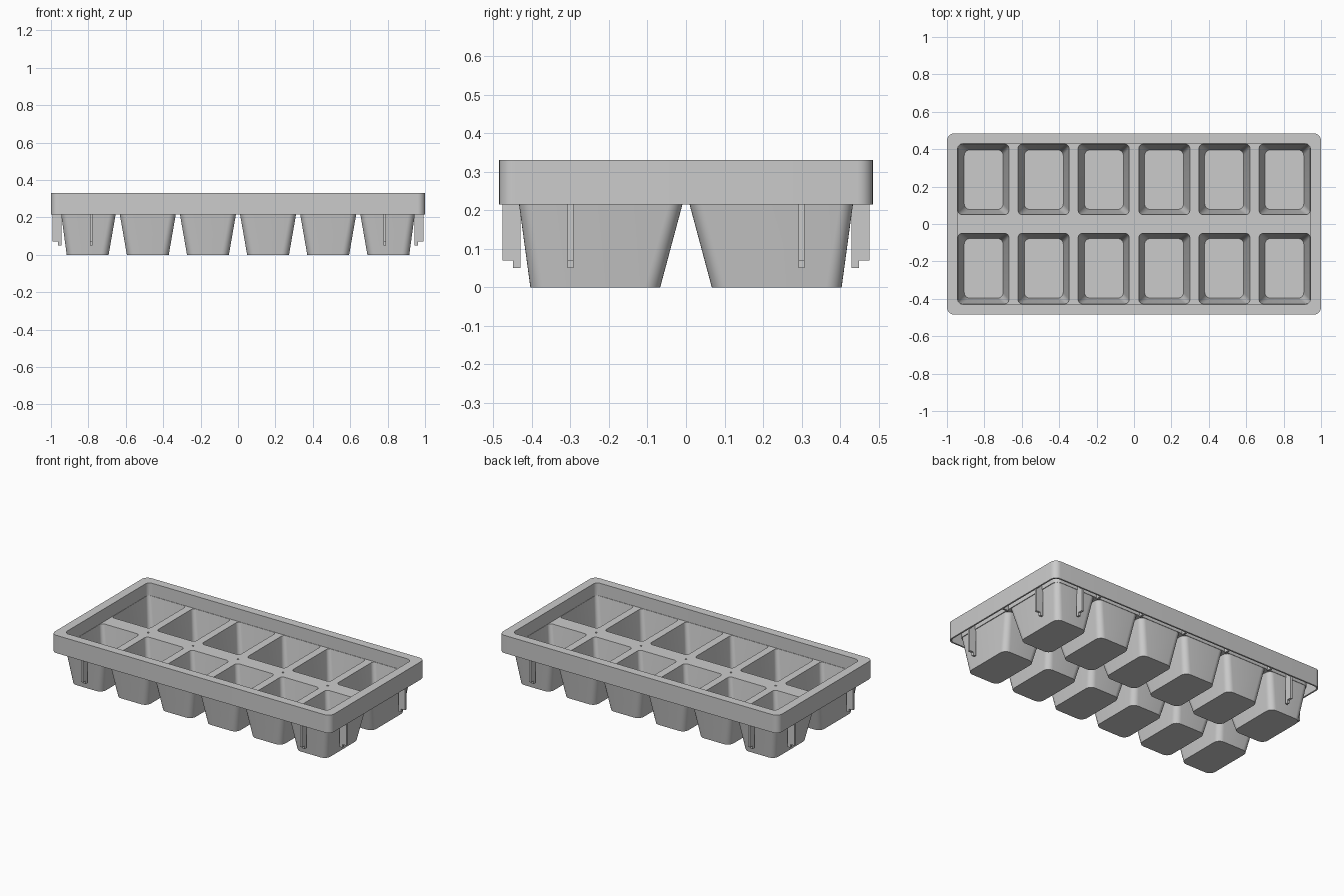
import bpy, bmesh, math

if "Cube" in bpy.data.objects:
    bpy.data.objects.remove(bpy.data.objects["Cube"])


def ring(bm, x0, x1, y0, y1, r, z, seg=7):
    pts = []
    for cx, cy, a in ((x1 - r, y1 - r, 0), (x0 + r, y1 - r, 90),
                      (x0 + r, y0 + r, 180), (x1 - r, y0 + r, 270)):
        for i in range(seg + 1):
            t = math.radians(a + 90 * i / seg)
            pts.append(bm.verts.new((cx + r * math.cos(t), cy + r * math.sin(t), z)))
    return pts


def loft(bm, low, high):
    """Solid between two rounded rectangles (x0, x1, y0, y1, r, z)."""
    a, b = ring(bm, *low), ring(bm, *high)
    n = len(a)
    for i in range(n):
        j = (i + 1) % n
        bm.faces.new((a[i], a[j], b[j], b[i]))
    bm.faces.new(a[::-1])
    bm.faces.new(b)


def finish(bm, name):
    bmesh.ops.recalc_face_normals(bm, faces=bm.faces)
    me = bpy.data.meshes.new(name)
    bm.to_mesh(me)
    bm.free()
    ob = bpy.data.objects.new(name, me)
    bpy.context.collection.objects.link(ob)
    return ob


def slab(name, hx, hy, r, z0, z1):
    bm = bmesh.new()
    loft(bm, (-hx, hx, -hy, hy, r, z0), (-hx, hx, -hy, hy, r, z1))
    return finish(bm, name)


def combine(body, tool, op):
    tool.hide_render = True
    m = body.modifiers.new(op, 'BOOLEAN')
    m.operation, m.object, m.solver = op, tool, 'EXACT'
    bpy.context.view_layer.objects.active = body
    bpy.ops.object.modifier_apply(modifier=m.name)
    bpy.data.objects.remove(tool)


def box(bm, x0, x1, y0, y1, z0, z1):
    v = [bm.verts.new((x, y, z)) for z in (z0, z1)
         for x, y in ((x0, y0), (x1, y0), (x1, y1), (x0, y1))]
    for f in ((3, 2, 1, 0), (4, 5, 6, 7), (0, 1, 5, 4), (1, 2, 6, 5), (2, 3, 7, 6), (3, 0, 4, 7)):
        bm.faces.new([v[i] for i in f])


# tapered cups (outside) and pockets (inside), two rows of six
cups, pockets = bmesh.new(), bmesh.new()
for sy in (-1, 1):
    def yr(a, b):
        return tuple(sorted((sy * a, sy * b)))
    for i in range(6):
        c = (i - 2.5) * 0.3215
        s = -1 if c < 0 else 1
        end = i in (0, 5)

        def xr(inner, outer):
            return tuple(sorted((c - s * inner, c + s * outer)))
        loft(cups, (*xr(0.112, 0.112), *yr(0.067, 0.404), 0.04, 0),
             (*xr(0.153, 0.144 if end else 0.153), *yr(0.004, 0.436), 0.035, 0.235))
        loft(pockets, (*xr(0.104, 0.104), *yr(0.078, 0.396), 0.03, 0.01),
             (*xr(0.135, 0.138), *yr(0.05, 0.427), 0.022, 0.25))

# hollow rim with recessed deck
tray = slab("tray", 1.0, 0.485, 0.04, 0.215, 0.33)
combine(tray, slab("skirt_cavity", 0.99, 0.475, 0.03, 0.1, 0.32), 'DIFFERENCE')
combine(tray, slab("deck_core", 0.951, 0.4375, 0.04, 0.225, 0.326), 'UNION')
combine(tray, finish(cups, "cups"), 'UNION')
combine(tray, slab("deck_recess", 0.9435, 0.4295, 0.03, 0.248, 0.4), 'DIFFERENCE')
combine(tray, finish(pockets, "pockets"), 'DIFFERENCE')

# tiny dimples at the divider crossings
dimples = bmesh.new()
for k in range(-2, 3):
    x, r = k * 0.3215, 0.006
    loft(dimples, (x - r, x + r, -r, r, r * 0.95, 0.24), (x - r, x + r, -r, r, r * 0.95, 0.26))
combine(tray, finish(dimples, "dimples"), 'DIFFERENCE')

bpy.ops.object.select_all(action='DESELECT')
tray.select_set(True)
bpy.context.view_layer.objects.active = tray
bpy.ops.object.shade_smooth_by_angle(angle=math.radians(25))

# stepped stacking tabs hanging inside the skirt
tabs = bmesh.new()
w = 0.0075
for s in (-1, 1):
    for t in (-1, 1):
        for lo, hi, z in ((0.43, 0.449, 0.05), (0.449, 0.476, 0.07)):
            a, b = sorted((s * lo, s * hi))
            box(tabs, t * 0.785 - w, t * 0.785 + w, a, b, z, 0.322)
        for lo, hi, z in ((0.944, 0.963, 0.05), (0.963, 0.991, 0.07)):
            a, b = sorted((s * lo, s * hi))
            box(tabs, a, b, t * 0.3 - w, t * 0.3 + w, z, 0.322)
# trim tabs to start at the skirt underside inner wall
finish(tabs, "stacking_tabs")

# small gussets between rim skirt and deck wall
gus = bmesh.new()
g = 0.006
for s in (-1, 1):
    for k in range(-2, 3):
        a, b = sorted((s * 0.434, s * 0.477))
        box(gus, k * 0.3215 - g, k * 0.3215 + g, a, b, 0.218, 0.322)
    a, b = sorted((s * 0.948, s * 0.992))
    box(gus, a, b, -g, g, 0.218, 0.322)
finish(gus, "rim_gussets")
